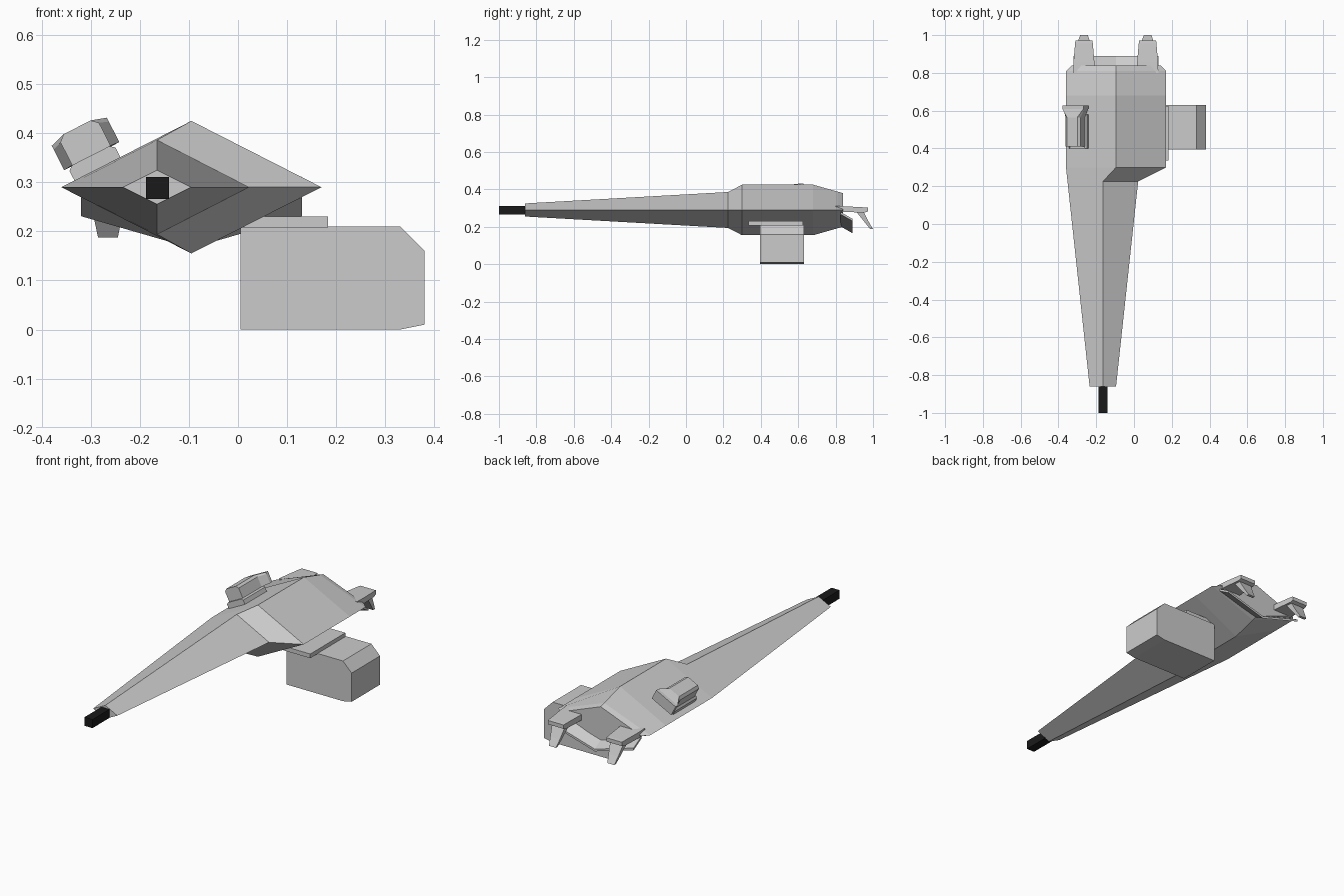
import bpy
from math import atan2, sin, cos

if "Cube" in bpy.data.objects:
    bpy.data.objects.remove(bpy.data.objects["Cube"])


def loft(name, rings):
    """Join matching rings of points with flat faces and cap both ends."""
    n = len(rings[0])
    verts = [p for r in rings for p in r]
    faces = [list(range(n)), list(range(len(verts) - n, len(verts)))]
    for k in range(len(rings) - 1):
        for i in range(n):
            j = (i + 1) % n
            faces.append([k * n + i, k * n + j, (k + 1) * n + j, (k + 1) * n + i])
    me = bpy.data.meshes.new(name)
    me.from_pydata(verts, [], faces)
    ob = bpy.data.objects.new(name, me)
    bpy.context.collection.objects.link(ob)
    bpy.ops.object.select_all(action='DESELECT')
    bpy.context.view_layer.objects.active = ob
    ob.select_set(True)
    bpy.ops.object.mode_set(mode='EDIT')
    bpy.ops.mesh.select_all(action='SELECT')
    bpy.ops.mesh.normals_make_consistent(inside=False)
    bpy.ops.object.mode_set(mode='OBJECT')
    return ob


def diamond(y, cx, hw, hz, cz=0.29):
    return [(cx - hw, y, cz), (cx, y, cz + hz), (cx + hw, y, cz), (cx, y, cz - hz)]


def rect(y, x0, x1, z0, z1):
    return [(x0, y, z0), (x1, y, z0), (x1, y, z1), (x0, y, z1)]


MID = -0.095     # body centre line
BARREL = -0.165  # barrel centre line

# Diamond-section body with long tapering barrel shroud
loft("body", [
    diamond(-0.86, BARREL, 0.07, 0.035),
    diamond(0.225, BARREL, 0.187, 0.096),
    diamond(0.30, MID, 0.265, 0.135),
    diamond(0.68, MID, 0.265, 0.135),
    diamond(0.81, MID, 0.265, 0.098),
    diamond(0.84, MID, 0.235, 0.09)])

# Black muzzle
muzzle = loft("muzzle", [rect(y, -0.187, -0.141, 0.266, 0.311) for y in (-1.0, -0.84)])
black = bpy.data.materials.new("black")
black.diffuse_color = (0.01, 0.01, 0.01, 1)
black.use_nodes = True
black.node_tree.nodes["Principled BSDF"].inputs["Base Color"].default_value = black.diffuse_color
muzzle.data.materials.append(black)

# Side box with bevelled outer corners, and its mounting plate
box = [(0.005, 0), (0.33, 0), (0.38, 0.01), (0.38, 0.16), (0.33, 0.21), (0.005, 0.21)]
loft("side_box", [[(x, y, z) for x, z in box] for y in (0.395, 0.63)])
loft("box_mount", [rect(y, -0.03, 0.183, 0.208, 0.23) for y in (0.335, 0.625)])

# V-shaped lip under the rear end
lip = [(-0.32, 0), (MID, -0.065), (0.13, 0), (0.13, -0.012), (MID, -0.077), (-0.32, -0.012)]
loft("rear_lip", [[(x, y, z + d) for x, d in lip] for y, z in ((0.825, 0.28), (0.89, 0.243))])

# Pair of rear grips: flat arm with a prong bent down
for side, cx in (("left", -0.265), ("right", 0.072)):
    loft(side + "_grip_arm", [
        rect(0.80, cx - 0.057, cx + 0.057, 0.28, 0.312),
        rect(0.86, cx - 0.055, cx + 0.055, 0.279, 0.309),
        rect(0.955, cx - 0.047, cx + 0.047, 0.276, 0.304),
        rect(0.972, cx - 0.045, cx + 0.045, 0.282, 0.302)])
    loft(side + "_grip_prong", [
        [(cx - w, y0, z), (cx + w, y0, z), (cx + w, y1, z), (cx - w, y1, z)]
        for z, y0, y1, w in ((0.285, 0.907, 0.947, 0.038), (0.225, 0.955, 0.978, 0.028),
                             (0.187, 0.985, 1.0, 0.02))])

# Sight tilted to lie on the upper left face
TILT = atan2(0.135, 0.265)


def on_face(y, profile):
    c, s = cos(TILT), sin(TILT)
    return [(-0.36 + u * c - n * s, y, 0.29 + u * s + n * c) for u, n in profile]


base = [(0.03, -0.02), (0.135, -0.02), (0.135, 0.022), (0.125, 0.03), (0.04, 0.03), (0.03, 0.022)]
housing = [(0.04, 0.03), (0.128, 0.03), (0.128, 0.082), (0.115, 0.094), (0.053, 0.094), (0.04, 0.082)]
flare = [(0.021, 0.028), (0.147, 0.028), (0.147, 0.075), (0.147, 0.084), (0.021, 0.084), (0.021, 0.075)]
loft("sight_base", [on_face(y, base) for y in (0.4, 0.58)])
loft("sight_housing", [on_face(0.41, housing), on_face(0.565, housing),
                       on_face(0.61, flare), on_face(0.628, flare)])
